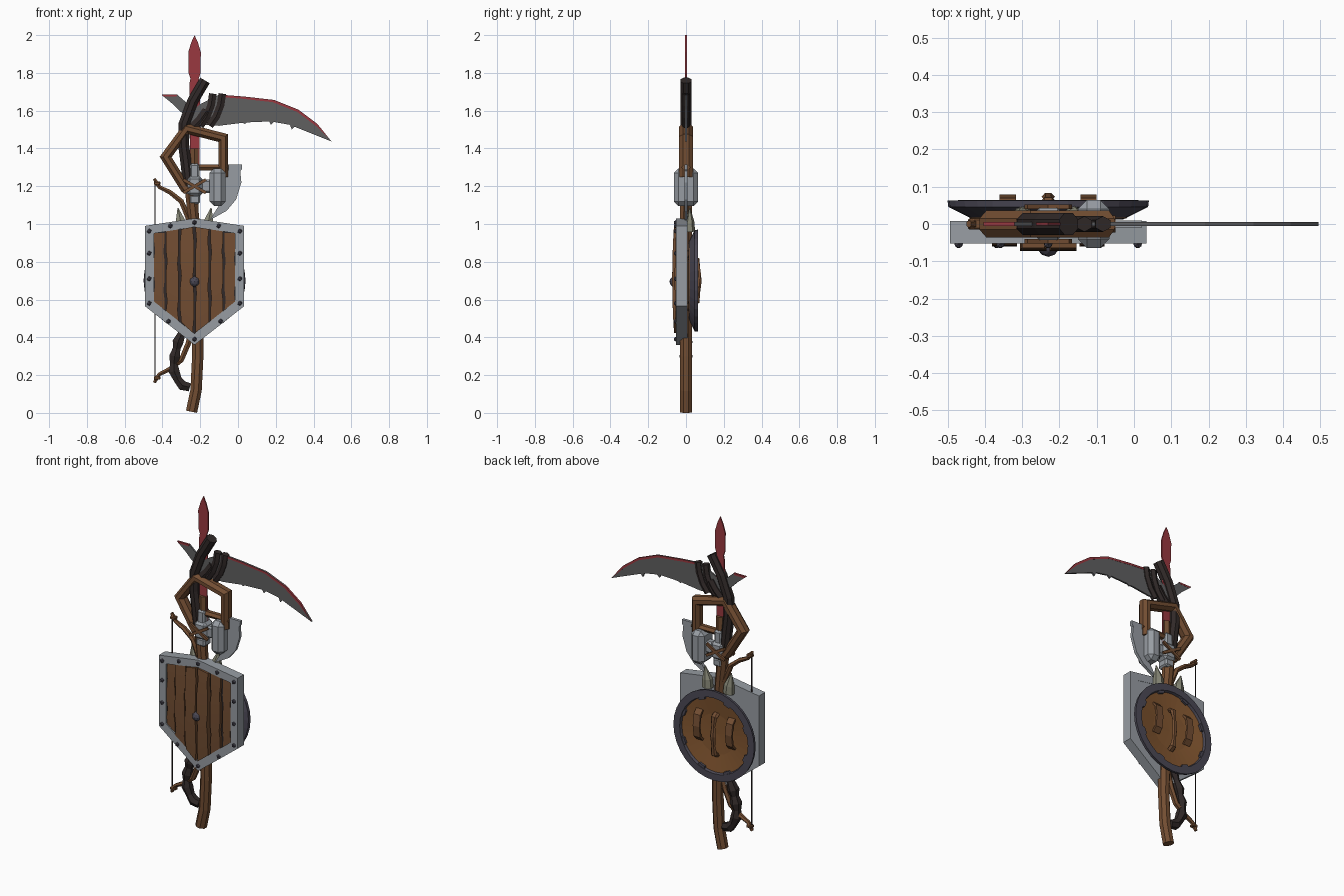
import bpy, bmesh, math
from mathutils import Vector, Matrix

if "Cube" in bpy.data.objects:
    bpy.data.objects.remove(bpy.data.objects["Cube"])

def material(name, r, g, b):
    m = bpy.data.materials.new(name)
    m.diffuse_color = (r, g, b, 1)
    m.use_nodes = True
    m.node_tree.nodes["Principled BSDF"].inputs["Base Color"].default_value = m.diffuse_color
    return m

WOOD = material("brown wood", 0.17, 0.075, 0.032)
TAN = material("orange wood", 0.23, 0.095, 0.03)
STEEL = material("light steel", 0.31, 0.335, 0.365)
DARK = material("dark steel", 0.115, 0.115, 0.118)
RED = material("red metal", 0.32, 0.04, 0.05)
BLACK = material("black wrap", 0.03, 0.022, 0.021)
RIM = material("purple iron", 0.07, 0.065, 0.09)
BONE = material("bone", 0.24, 0.24, 0.18)
CX = -0.23                       # shared centre line of the bundle
Y = Vector((0, 1, 0))

def finish(bm, name, mat):
    bmesh.ops.recalc_face_normals(bm, faces=bm.faces)
    me = bpy.data.meshes.new(name)
    bm.to_mesh(me)
    bm.free()
    me.materials.append(mat)
    ob = bpy.data.objects.new(name, me)
    bpy.context.collection.objects.link(ob)
    return ob

def prism(name, pts, y0, y1, mat):
    """Extrude an x-z outline from y0 to y1."""
    bm = bmesh.new()
    f = bm.faces.new([bm.verts.new((x, y0, z)) for x, z in pts])
    r = bmesh.ops.extrude_face_region(bm, geom=[f])
    for v in r["geom"]:
        if isinstance(v, bmesh.types.BMVert):
            v.co.y = y1
    return finish(bm, name, mat)

def sweep(name, path, w, d, mat, sides=8, axis=Y, y=0.0, taper=None):
    """Mitred bar along a planar path; w = half width in plane, d = half depth."""
    P = [Vector(p) if len(p) == 3 else Vector((p[0], y, p[1])) for p in path]
    bm, rings, k = bmesh.new(), [], 1 / math.cos(math.pi / sides)
    for i, p in enumerate(P):
        a = (p - P[i - 1]).normalized() if i else None
        b = (P[i + 1] - p).normalized() if i < len(P) - 1 else None
        t = ((a or b) + (b or a)).normalized()
        n = t.cross(axis) / max(0.6, t.dot(a or b))
        s = taper[i] if taper else 1
        ring = []
        for j in range(sides):
            ang = 2 * math.pi * (j + 0.5) / sides
            ring.append(bm.verts.new(p + n * (w * s * k * math.cos(ang)) + axis * (d * s * k * math.sin(ang))))
        rings.append(ring)
    for r0, r1 in zip(rings, rings[1:]):
        for j in range(sides):
            bm.faces.new((r0[j], r0[(j + 1) % sides], r1[(j + 1) % sides], r1[j]))
    bm.faces.new(rings[0])
    bm.faces.new(rings[-1])
    return finish(bm, name, mat)

def block(name, c, size, mat, bevel=0.0):
    bm = bmesh.new()
    bmesh.ops.create_cube(bm, size=1, matrix=Matrix.Translation(c) @ Matrix.Diagonal((*size, 1)))
    if bevel:
        bmesh.ops.bevel(bm, geom=bm.edges[:], offset=bevel, segments=1, affect='EDGES')
    return finish(bm, name, mat)

def knob(name, c, r, mat, sub=1):
    bm = bmesh.new()
    bmesh.ops.create_icosphere(bm, subdivisions=sub, radius=r, matrix=Matrix.Translation(c))
    return finish(bm, name, mat)

def lathe(name, profile, cz, mat, n=32):
    """Closed (radius, y) profile turned about the y axis."""
    bm = bmesh.new()
    rings = [[bm.verts.new((CX + r * math.cos(2 * math.pi * i / n), y, cz + r * math.sin(2 * math.pi * i / n)))
              for i in range(n)] for r, y in profile]
    for a, b in zip(rings, rings[1:] + rings[:1]):
        for i in range(n):
            bm.faces.new((a[i], a[(i + 1) % n], b[(i + 1) % n], b[i]))
    return finish(bm, name, mat)

# ---- heater shield: frame, backing, domed planks, rivets ----
outer = [(-.263, .99), (0, 1.03), (.263, .99), (.263, .565), (0, .36), (-.263, .565)]
inner = [(-.215, .95), (0, .985), (.215, .95), (.215, .59), (0, .42), (-.215, .59)]
bm = bmesh.new()
loops = [[bm.verts.new((CX + x, y, z)) for x, z in o]
         for o, y in ((outer, -.052), (outer, .008), (inner, .008), (inner, -.052))]
for a, b in zip(loops, loops[1:] + loops[:1]):
    for i in range(6):
        bm.faces.new((a[i], a[(i + 1) % 6], b[(i + 1) % 6], b[i]))
finish(bm, "shield_frame", STEEL)
prism("shield_back", [(CX + x, z) for x, z in inner], -.012, .006, STEEL)
prism("shield_gap_lining", [(CX + x, z) for x, z in inner], -.04, -.014, BLACK)

xs = [-.218, -.155, -.08, 0, .08, .155, .218]
for i, (xa, xb) in enumerate(zip(xs, xs[1:])):
    base = -.043 - .013 * (2 - int(abs(i - 2.5)))
    bm, rows, N = bmesh.new(), [], 8
    for k in range(N + 1):
        row = []
        for j, x in enumerate((xa + .004, xb - .004)):
            top, bot = .985 - abs(x) * .16, .42 + abs(x) * .79
            z = bot + (top - bot) * k / N
            u = (z - .71) / .29
            chip = (.006 if (k + i) % 4 == 2 else 0) * (1 if j == 0 else -1)
            yf = base - .010 * max(0, 1 - u * u) + .006
            row += [bm.verts.new((CX + x + chip, yf, z)), bm.verts.new((CX + x + chip, -.02, z))]
        rows.append(row)
    for a, b in zip(rows, rows[1:]):
        for p, q in ((0, 2), (2, 3), (3, 1), (1, 0)):
            bm.faces.new((a[p], a[q], b[q], b[p]))
    for r in (rows[0], rows[-1]):
        bm.faces.new((r[0], r[2], r[3], r[1]))
    finish(bm, f"shield_plank_{i}", WOOD)
rivets = [(0, 1.008), (0, .39)] + [(s * x, z) for s in (-1, 1) for x, z in
          ((.24, .962), (.128, .99), (.24, .845), (.24, .71), (.24, .58), (.138, .485))]
for x, z in rivets:
    knob("shield_rivet", (CX + x, -.053, z), .013, RIM)
knob("shield_boss", (CX, -.058, .695), .03, RIM, 2)

# ---- round shield ----
lathe("round_shield_rim", [(.2, .012), (.268, .046), (.27, .063), (.228, .064), (.222, .045)], .7, RIM)
lathe("round_shield_disc", [(.001, .0), (.21, .015), (.232, .05), (.2, .046), (.12, .036), (.001, .032)], .7, TAN)
for i in range(8):
    a = 2 * math.pi * (i + .5) / 8
    c, s = math.cos(a), math.sin(a)
    prism("rim_tab", [(CX + r * c - t * s, .7 + r * s + t * c)
                      for r, t in ((.232, -.03), (.232, .03), (.212, .018), (.212, -.018))], .042, .061, RIM)
for s in (-1, 1):
    sweep("arm_strap", [(CX + s * .108, y, z) for y, z in
          ((.04, .645), (.064, .67), (.073, .735), (.064, .8), (.04, .825))],
          .006, .022, WOOD, 4, Vector((1, 0, 0)))
sweep("shield_grip", [(CX, y, z) for y, z in
      ((.036, .575), (.06, .59), (.068, .64), (.073, .7), (.068, .76), (.06, .81), (.036, .825))],
      .009, .014, WOOD, 6, Vector((1, 0, 0)), taper=[1.3, 1.3, .8, 1.1, .8, 1.3, 1.3])

# ---- scythe: bent pole, wrapped top, blade with red edge ----
sweep("scythe_pole", [(-.246, .006), (-.222, .12), (-.213, .3), (-.215, .6), (-.232, 1.0), (-.255, 1.22)],
      .03, .031, WOOD)
sweep("scythe_wrapped_top", [(-.262, 1.2), (-.275, 1.32), (-.288, 1.42), (-.285, 1.53), (-.24, 1.65), (-.175, 1.76)],
      .029, .03, BLACK)
edge = [(-.1, 1.685), (.03, 1.675), (.19, 1.657), (.32, 1.605), (.42, 1.53), (.495, 1.437)]
blade = [(.40, 1.475), (.30, 1.515), (.285, 1.5), (.275, 1.525), (.19, 1.54), (.175, 1.525), (.165, 1.543),
         (.05, 1.538), (.035, 1.53), (.025, 1.536), (-.1, 1.52), (-.27, 1.53), (-.25, 1.6), (-.19, 1.64)]
prism("scythe_blade", edge + blade, -.005, .005, DARK)
prism("scythe_red_edge", edge + [(x - .006, z - .012) for x, z in edge[-2:0:-1]] + [(-.1, 1.673)], -.006, .006, RED)
prism("scythe_tail", [(-.404, 1.683), (-.32, 1.683), (-.27, 1.64), (-.25, 1.55), (-.31, 1.6), (-.345, 1.635)],
      -.005, .005, DARK)
prism("tail_red_edge", [(-.404, 1.685), (-.32, 1.685), (-.328, 1.674), (-.39, 1.674)], -.006, .006, RED)
for dx in (0, .05):
    sweep("blade_binding", [(-.2 + dx, 1.52), (-.165 + dx, 1.57), (-.142 + dx, 1.63), (-.133 + dx, 1.69)],
          .02, .018, BLACK, 6)
sweep("binding_bridge", [(-.25, 1.5), (-.2, 1.55), (-.165, 1.6)], .025, .018, BLACK, 6)

# ---- red spear ----
half = [(.025, 1.25), (.025, 1.5), (.028, 1.66), (.028, 1.74), (.022, 1.77), (.032, 1.8), (.033, 1.91), (.018, 1.96)]
prism("spear_blade", [(CX + x, z) for x, z in half] + [(CX, 2.0)] + [(CX - x, z) for x, z in half[::-1]],
      -.004, .004, RED)
sweep("spear_shaft", [(CX, .4), (CX, 1.4)], .022, .02, WOOD, 6)

# ---- bent wooden guard ----
sweep("bent_guard", [(-.078, 1.25), (-.078, 1.455), (-.272, 1.505), (-.383, 1.355), (-.28, 1.19), (-.235, 1.17)],
      .026, .036, WOOD)

# ---- hammer and axe heads ----
block("hammer_head", (-.108, 0, 1.195), (.085, .128, .2), STEEL, .024)
block("hammer_neck", (-.17, 0, 1.2), (.07, .05, .07), STEEL, .01)
block("hammer_collar", (CX, 0, 1.2), (.085, .085, .11), STEEL, .018)
block("collar_socket", (CX, 0, 1.27), (.05, .06, .1), STEEL, .01)
block("collar_foot", (CX, 0, 1.13), (.06, .07, .05), STEEL, .01)
sweep("axe_haft", [(-.21, 1.3), (-.05, 1.3)], .016, .02, WOOD, 6)
prism("axe_blade", [(-.13, 1.29), (-.05, 1.315), (.022, 1.315), (.02, 1.29), (.012, 1.28), (.018, 1.22), (-.01, 1.13),
      (-.06, 1.07), (-.15, 1.02), (-.1, 1.1), (-.13, 1.17)], -.009, .009, STEEL)
for y in (-.046, .046):
    for s in (-1, 1):
        sweep("lashing", [(CX - .06, 1.2 - s * .035), (CX + .06, 1.2 + s * .035)], .008, .006, WOOD, 4, y=y)

# ---- spiked crown above the shields ----
for s in (-1, 1):
    x = CX + s * .07
    sweep("bone_spike", [(x, .96), (x + s * .003, 1.01), (x + s * .018, 1.085)], .03, .024, BONE, 6,
          y=.02, taper=[1, .9, .08])

# ---- bow and string ----
upper = [(-.443, .54), (-.43, .515), (-.415, .495), (-.36, .468), (-.30, .42), (-.262, .33), (-.235, .22)]
bow = [(x, .7 + z) for x, z in upper] + [(-.2, .7)] + [(x, .7 - z) for x, z in upper[::-1]]
tp = [.6, .9, .8, 1, 1.1, 1.2, 1.3]
sweep("bow", bow, .012, .014, WOOD, 6, taper=tp + [1.5] + tp[::-1])
for z in (1.215, .185):
    block("bow_nock", (-.428, 0, z), (.035, .03, .018), WOOD, .004)
block("bow_string", (-.44, 0, .7), (.005, .005, 1.06), BLACK)

# ---- black ridged whip coil ----
sweep("whip_coil", [(-.275, .47), (-.298, .42), (-.318, .375), (-.325, .34), (-.335, .3), (-.34, .26), (-.338, .22),
      (-.318, .175), (-.295, .145), (-.255, .135)], .025, .026, BLACK, 6,
      taper=[1.1, .8, 1.15, .8, 1.15, .8, 1.1, .85, 1, .85])
